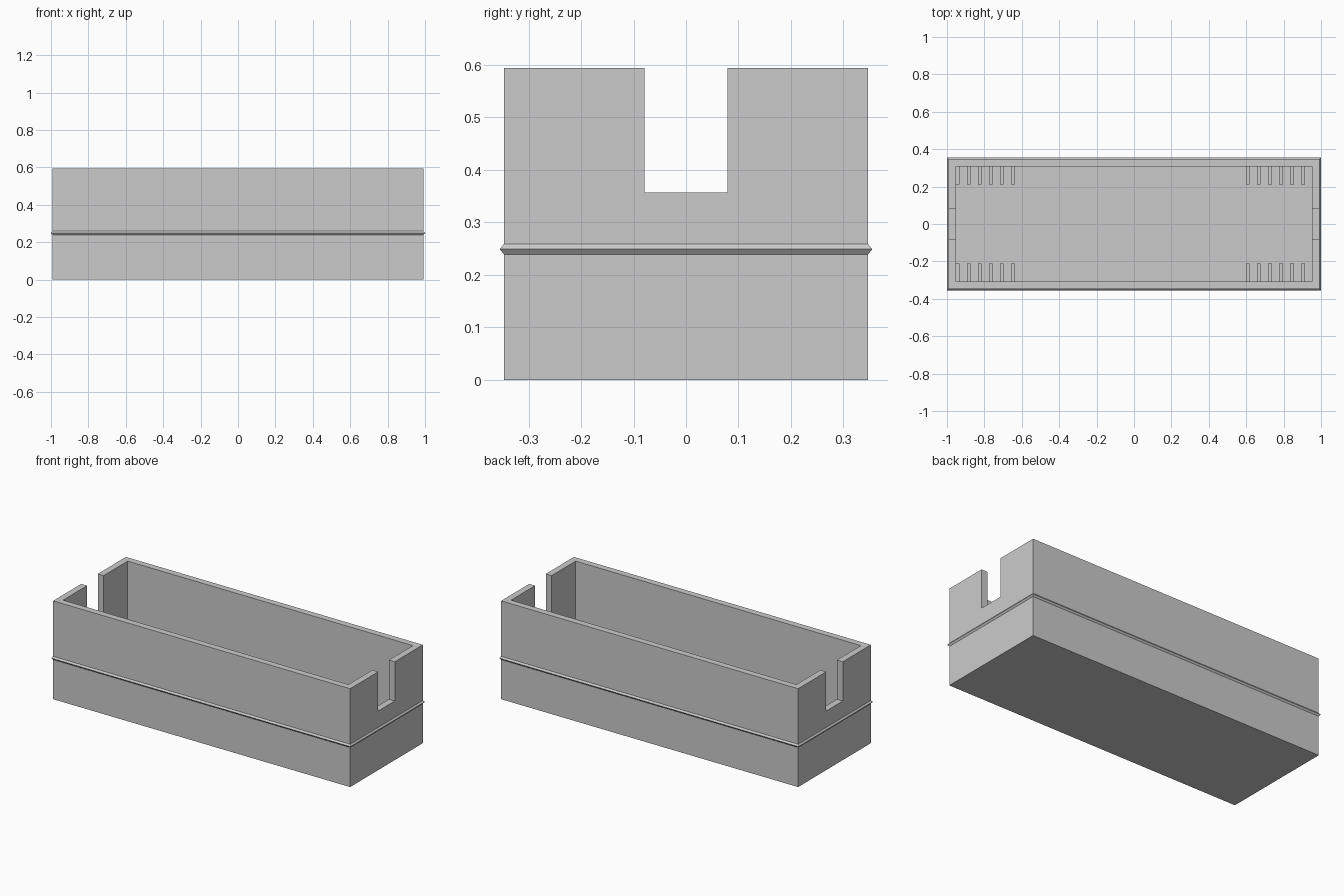
import bpy
import bmesh

if "Cube" in bpy.data.objects:
    bpy.data.objects.remove(bpy.data.objects["Cube"], do_unlink=True)

# Overall sizes
HX, HY, HEIGHT = 0.992, 0.347, 0.594
WALL, FLOOR = 0.039, 0.039
RIDGE_Z, RIDGE = 0.249, 0.01
NOTCH_WIDTH, NOTCH_Z = 0.158, 0.357
RIB_LENGTH, RIB_WIDTH, RIB_PITCH, RIB_TOP = 0.098, 0.0196, 0.059, 0.137

grey = bpy.data.materials.new("light grey plastic")
grey.use_nodes = True
colour = (0.6, 0.6, 0.6, 1)
grey.diffuse_color = colour
grey.node_tree.nodes["Principled BSDF"].inputs["Base Color"].default_value = colour


def finish(name, bm):
    bmesh.ops.recalc_face_normals(bm, faces=bm.faces)
    mesh = bpy.data.meshes.new(name)
    bm.to_mesh(mesh)
    bm.free()
    mesh.materials.append(grey)
    obj = bpy.data.objects.new(name, mesh)
    bpy.context.collection.objects.link(obj)
    return obj


def add_box(bm, low, high):
    verts = bmesh.ops.create_cube(bm, size=1)["verts"]
    for v in verts:
        v.co = [h if c > 0 else l for c, l, h in zip(v.co, low, high)]


# Tray: rectangular rings running up the outside, over the rim, down to the floor
bm = bmesh.new()
rings = [(0, 0), (0, RIDGE_Z - RIDGE), (0.008, RIDGE_Z), (0, RIDGE_Z + RIDGE),
         (0, HEIGHT), (-WALL, HEIGHT), (-WALL, FLOOR)]
loops = []
for offset, z in rings:
    x, y = HX + offset, HY + offset
    loops.append([bm.verts.new((sx * x, sy * y, z))
                  for sx, sy in ((-1, -1), (1, -1), (1, 1), (-1, 1))])
for a, b in zip(loops, loops[1:]):
    for i in range(4):
        j = (i + 1) % 4
        bm.faces.new((a[i], a[j], b[j], b[i]))
bm.faces.new(loops[0][::-1])
bm.faces.new(loops[-1])
tray = finish("tray", bm)

# Cable notches through both end walls
bm = bmesh.new()
add_box(bm, (-1.2, -NOTCH_WIDTH / 2, NOTCH_Z), (1.2, NOTCH_WIDTH / 2, 1))
cutter = finish("notch_cutter", bm)
cutter.hide_render = True
cut = tray.modifiers.new("notches", "BOOLEAN")
cut.operation = "DIFFERENCE"
cut.solver = "EXACT"
cut.object = cutter
bpy.context.view_layer.objects.active = tray
bpy.ops.object.modifier_apply(modifier=cut.name)
bpy.data.objects.remove(cutter, do_unlink=True)

# Guide ribs: six in each corner, standing on the floor against the long walls
inner_x, inner_y = HX - WALL, HY - WALL
for end, start in (("right", -inner_x), ("left", inner_x - 6 * RIB_PITCH)):
    for side, s in (("front", -1), ("back", 1)):
        bm = bmesh.new()
        ys = sorted((s * (inner_y - RIB_LENGTH), s * (inner_y + 0.005)))
        for i in range(6):
            x = start + i * RIB_PITCH
            add_box(bm, (x, ys[0], FLOOR - 0.005), (x + RIB_WIDTH, ys[1], RIB_TOP))
        finish(f"{side}_{end}_ribs", bm)
